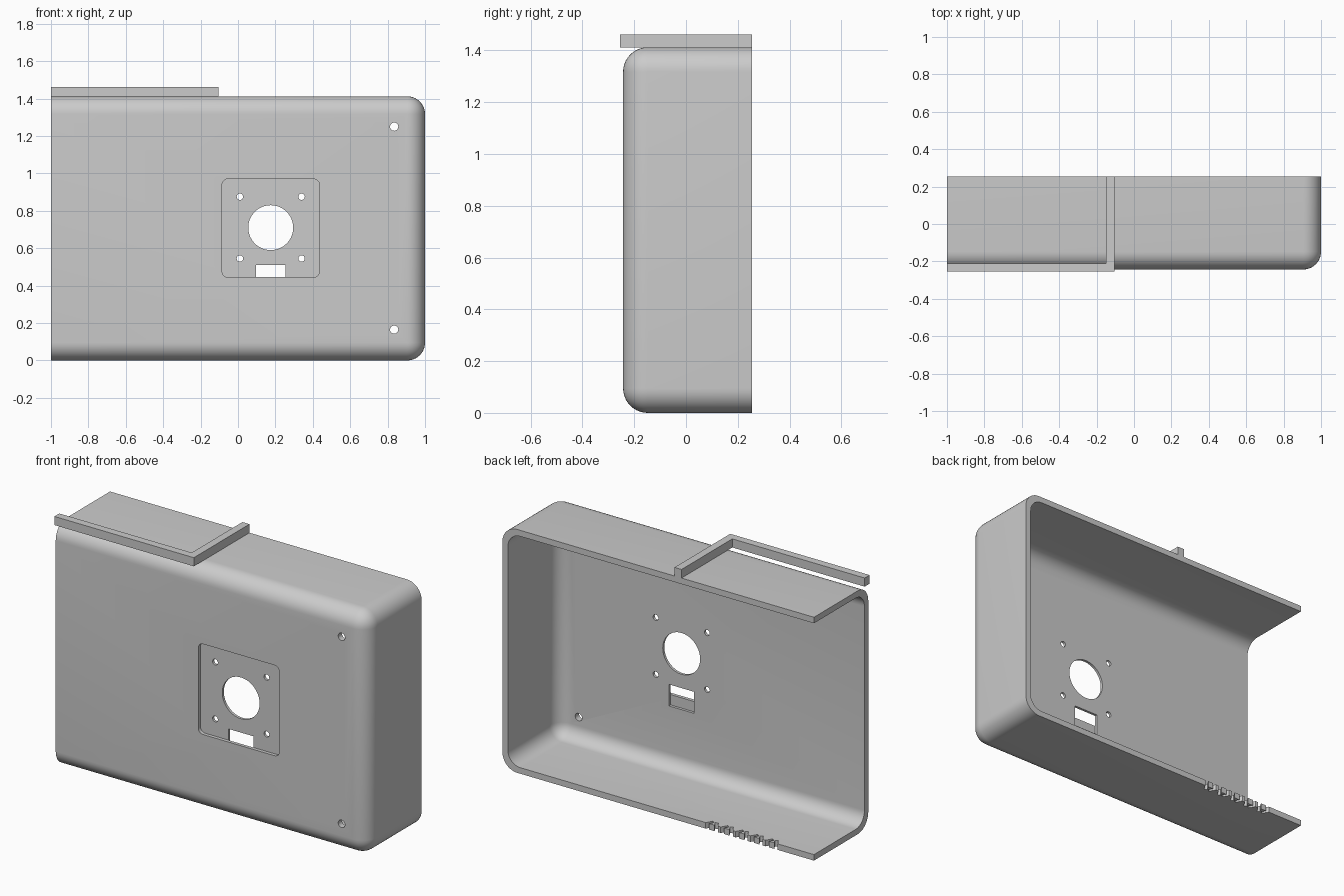
import bpy, bmesh
from math import radians
from mathutils import Matrix, Vector

cube = bpy.data.objects.get("Cube")
if cube:
    bpy.data.objects.remove(cube, do_unlink=True)

grey = bpy.data.materials.new("light_grey")
grey.use_nodes = True
colour = (0.6, 0.6, 0.6, 1)
grey.diffuse_color = colour
grey.node_tree.nodes["Principled BSDF"].inputs["Base Color"].default_value = colour

BACK, FRONT, TOP, WALL = 0.255, -0.243, 1.412, 0.035
RECESS = FRONT + 0.02


def add_object(name, bm):
    bmesh.ops.recalc_face_normals(bm, faces=bm.faces)
    mesh = bpy.data.meshes.new(name)
    bm.to_mesh(mesh)
    bm.free()
    mesh.materials.append(grey)
    obj = bpy.data.objects.new(name, mesh)
    bpy.context.collection.objects.link(obj)
    return obj


def box(name, low, high, radius=0, rounded=None, segments=10, turn=0):
    """Box between two corners; edges accepted by `rounded` are filleted."""
    low, high = Vector(low), Vector(high)
    bm = bmesh.new()
    bmesh.ops.create_cube(bm, size=1)
    bmesh.ops.scale(bm, vec=high - low, verts=bm.verts)
    bmesh.ops.rotate(bm, matrix=Matrix.Rotation(turn, 3, 'Z'), verts=bm.verts)
    bmesh.ops.translate(bm, vec=(low + high) / 2, verts=bm.verts)
    if radius:
        edges = [e for e in bm.edges if rounded(*[v.co for v in e.verts])]
        bmesh.ops.bevel(bm, geom=edges, offset=radius, segments=segments,
                        profile=0.5, affect='EDGES')
    return add_object(name, bm)


def drill(name, x, z, radius, sides):
    """Cylinder cutter through the front wall."""
    bm = bmesh.new()
    bmesh.ops.create_cone(bm, cap_ends=True, segments=sides, radius1=radius,
                          radius2=radius, depth=0.2)
    bmesh.ops.rotate(bm, matrix=Matrix.Rotation(radians(90), 3, 'X'), verts=bm.verts)
    bmesh.ops.translate(bm, vec=(x, FRONT, z), verts=bm.verts)
    return add_object(name, bm)


def cut(target, cutter):
    cutter.hide_render = True
    mod = target.modifiers.new("cut", 'BOOLEAN')
    mod.operation, mod.solver, mod.object = 'DIFFERENCE', 'EXACT', cutter
    bpy.context.view_layer.objects.active = target
    bpy.ops.object.modifier_apply(modifier=mod.name)
    bpy.data.objects.remove(cutter, do_unlink=True)


def closed_edge(back, end):
    """Accepts edges that lie neither on the open back nor on the open end."""
    return lambda a, b: not (min(a.y, b.y) > back - 0.001 or max(a.x, b.x) < end + 0.001)


# Shell: rounded box, hollow, open at the back and at the right end
shell = box("shell", (-1, FRONT, 0), (1, BACK, TOP), 0.095, closed_edge(BACK, -1))
cut(shell, box("hollow", (-1.2, FRONT + WALL, WALL), (1 - WALL, BACK + 0.2, TOP - WALL),
               0.08, closed_edge(BACK + 0.2, -1.2)))

# Square recess with a round opening, four screw holes and a slot
cut(shell, box("recess", (-0.085, FRONT - 0.1, 0.445), (0.435, RECESS, 0.97), 0.03,
               lambda a, b: abs(a.y - b.y) > 0.01, 5))
cut(shell, drill("round_opening", 0.175, 0.71, 0.12, 64))
for x in (0.01, 0.34):
    for z in (0.545, 0.875):
        cut(shell, drill("screw_hole", x, z, 0.017, 20))
cut(shell, box("slot", (0.095, RECESS - 0.0005, 0.385), (0.255, FRONT + 0.1, 0.51)))

# Mounting holes near the left side
for z in (0.165, 1.25):
    cut(shell, drill("mounting_hole", 0.835, z, 0.022, 24))

# Row of slanted notches in the bottom wall at the back edge
for i in range(10):
    x = -0.32 - 0.048 * i
    cut(shell, box("notch", (x - 0.009, BACK - 0.035, -0.1), (x + 0.009, BACK + 0.02, 0.1),
                   turn=radians(30 if i % 2 else -30)))

# L-shaped rail on top, overhanging the rounded front edge
rail = [(-1, -0.255), (-0.105, -0.255), (-0.105, BACK), (-0.15, BACK),
        (-0.15, -0.21), (-1, -0.21)]
bm = bmesh.new()
face = bm.faces.new([bm.verts.new((x, y, TOP)) for x, y in rail])
top = bmesh.ops.extrude_face_region(bm, geom=[face])["geom"]
bmesh.ops.translate(bm, vec=(0, 0, 0.05),
                    verts=[v for v in top if isinstance(v, bmesh.types.BMVert)])
add_object("top_rail", bm)

# Smooth fillets, sharp rims
bpy.ops.object.select_all(action='DESELECT')
shell.select_set(True)
bpy.context.view_layer.objects.active = shell
bpy.ops.object.shade_smooth_by_angle(angle=radians(30))
